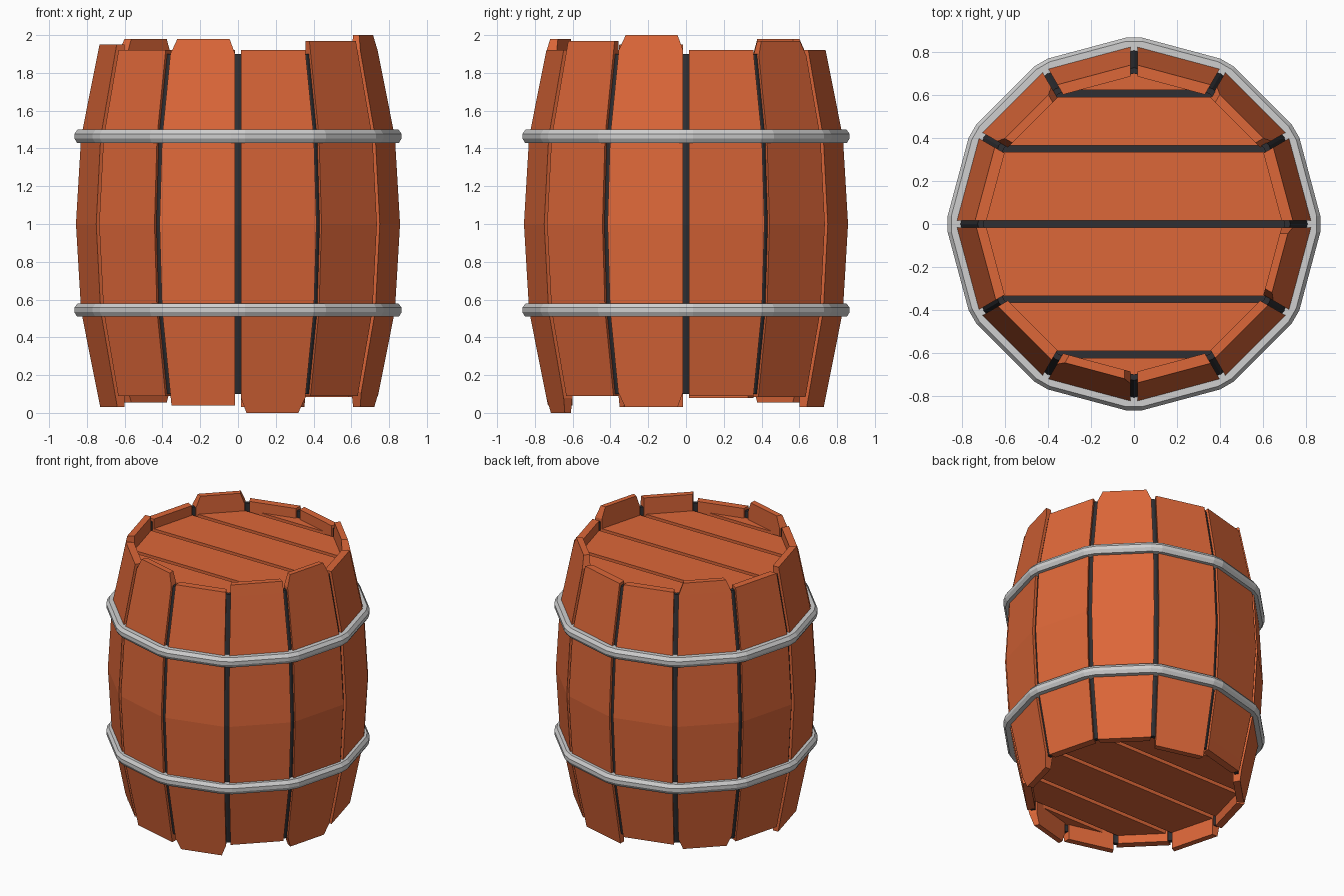
import bpy, bmesh
from math import sin, cos, radians

cube = bpy.data.objects.get("Cube")
if cube:
    bpy.data.objects.remove(cube, do_unlink=True)


def material(name, rgb):
    m = bpy.data.materials.new(name)
    m.use_nodes = True
    m.diffuse_color = (*rgb, 1)
    m.node_tree.nodes["Principled BSDF"].inputs["Base Color"].default_value = (*rgb, 1)
    return m


WOOD = material("orange wood", (0.72, 0.135, 0.04))
DARK = material("dark gap", (0.028, 0.028, 0.032))
STEEL = material("steel grey", (0.62, 0.62, 0.62))

INNER = 0.69        # inside radius of the rim
GAP = 0.016         # half the space between boards


def loft(name, mat, rings, loop=False):
    """Join equal closed rings of points, capped unless they loop."""
    bm = bmesh.new()
    vs = [[bm.verts.new(p) for p in ring] for ring in rings]
    n = len(vs[0])
    pairs = list(zip(vs, vs[1:])) + ([(vs[-1], vs[0])] if loop else [])
    for a, b in pairs:
        for i in range(n):
            j = (i + 1) % n
            bm.faces.new((a[i], a[j], b[j], b[i]))
    if not loop:
        bm.faces.new(vs[0][::-1])
        bm.faces.new(vs[-1])
    bmesh.ops.remove_doubles(bm, verts=bm.verts, dist=0.0001)
    bmesh.ops.recalc_face_normals(bm, faces=bm.faces)
    me = bpy.data.meshes.new(name)
    bm.to_mesh(me)
    bm.free()
    me.materials.append(mat)
    ob = bpy.data.objects.new(name, me)
    bpy.context.collection.objects.link(ob)
    return ob


def ring(r, z, angles):
    return [(r * cos(radians(a)), r * sin(radians(a)), z) for a in angles]


def bulge(z):
    """Corner radius of the barrel at a height."""
    d = abs(z - 1)
    return 0.862 - 0.059 * d if d < 0.46 else 0.835 - 0.2 * (d - 0.46)


SEAMS = range(0, 360, 30)


# Staves: bent boards with uneven ends, some with clipped corners
def stave(index, bottom, top, clip_bottom, clip_top):
    mid = radians(index * 30 + 15)
    levels = [(bottom, 0.03 * clip_bottom), (bottom + 0.08, 0), (0.54, 0), (1, 0),
              (1.46, 0), (top - 0.08, 0), (top, 0.03 * clip_top)]
    rings = []
    for z, clip in levels:
        pts = []
        for r, side in ((bulge(z), -1), (bulge(z), 1), (INNER, 1), (INNER, -1)):
            out = r * cos(radians(15))
            across = side * (r * sin(radians(15)) - GAP - clip)
            pts.append((out * cos(mid) - across * sin(mid),
                        out * sin(mid) + across * cos(mid), z))
        rings.append(pts)
    loft(f"stave_{index + 1}", WOOD, rings)


ENDS = [(.09, 1.92, 0, 0), (.085, 1.97, 0, 1), (.03, 1.92, 0, 0), (.09, 1.92, 0, 0),
        (.055, 1.98, 1, 1), (.08, 1.92, 0, 0), (.03, 1.95, 0, 0), (.09, 1.92, 0, 0),
        (.04, 1.98, 0, 1), (0, 1.92, 1, 0), (.09, 1.97, 0, 0), (.03, 2, 1, 1)]
for i, ends in enumerate(ENDS):
    stave(i, *ends)

# Dark core that shows between the boards, recessed at both ends
core = [(INNER + 0.01, 0.18), (INNER + 0.01, 0.1)]
core += [(bulge(z) - 0.02, z) for z in (0.1, 0.54, 1, 1.46, 1.9)]
core += [(INNER + 0.01, 1.9), (INNER + 0.01, 1.82)]
loft("dark_core", DARK, [ring(r, z, SEAMS) for r, z in core])


# Heads: parallel planks running between opposite corners of the rim
def head(name, z0, z1):
    r = 0.7
    for i in range(6):
        a, b = radians(30 * i - 90), radians(30 * i - 60)
        ya, yb = r * sin(a), r * sin(b)
        xa, xb = r * cos(a), r * cos(b)
        slope = (xb - xa) / (yb - ya)
        ga, gb = GAP * (i > 0), GAP * (i < 5)
        xa, ya, xb, yb = xa + slope * ga, ya + ga, xb - slope * gb, yb - gb
        outline = [(-xa, ya), (xa, ya), (xb, yb), (-xb, yb)]
        if i == 0:
            outline = [(0, ya), (xb, yb), (-xb, yb)]
        elif i == 5:
            outline = [(-xa, ya), (xa, ya), (0, yb)]
        loft(f"{name}_plank_{i + 1}", WOOD, [[(x, y, z) for x, y in outline] for z in (z0, z1)])


head("top_head", 1.81, 1.85)
head("bottom_head", 0.15, 0.19)

# Steel hoops with bevelled edges and blunted corners
BLUNT = [s + d for s in SEAMS for d in (-2.5, 2.5)]
SECTION = [(0.8, -0.035), (0.853, -0.035), (0.867, -0.012),
           (0.867, 0.012), (0.85, 0.035), (0.8, 0.035)]
for name, z in (("lower_hoop", 0.545), ("upper_hoop", 1.465)):
    loft(name, STEEL, [ring(r, z + dz, BLUNT) for r, dz in SECTION], loop=True)
